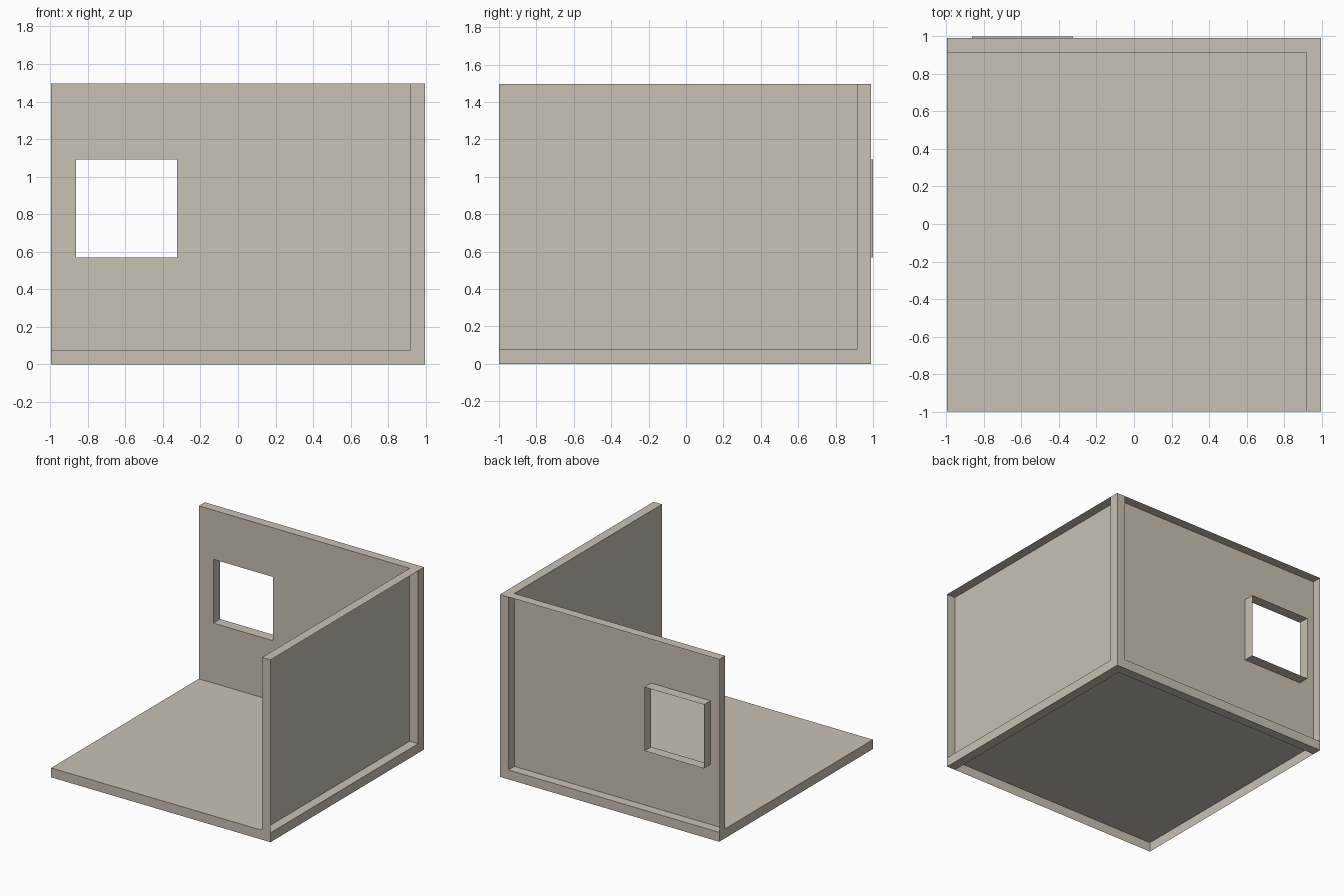
import bpy
from mathutils import Vector

if "Cube" in bpy.data.objects:
    bpy.data.objects.remove(bpy.data.objects["Cube"])

# Overall dimensions
X0, X1 = -0.995, 0.995
Y0, Y1 = -1.0, 0.99
T = 0.077                        # depth of the hollow frame
XI, YI = X1 - T, Y1 - T          # inner wall planes
H = 1.495
WX0, WX1, WZ0, WZ1 = -0.862, -0.324, 0.569, 1.092   # window opening

mat = bpy.data.materials.new("warm_beige")
mat.diffuse_color = (0.584, 0.533, 0.456, 1.0)
mat.use_nodes = True
mat.node_tree.nodes["Principled BSDF"].inputs["Base Color"].default_value = mat.diffuse_color


def make(name, verts, faces):
    me = bpy.data.meshes.new(name)
    me.from_pydata(verts, [], faces)
    me.materials.append(mat)
    ob = bpy.data.objects.new(name, me)
    bpy.context.collection.objects.link(ob)


def sheets(name, rects):
    """Open sheets: each is (low corner, high corner, normal direction); one axis is flat."""
    verts, faces = [], []
    for lo, hi, normal in rects:
        ax = [i for i in range(3) if lo[i] != hi[i]]
        quad = []
        for a, b in ((0, 0), (1, 0), (1, 1), (0, 1)):
            p = list(lo)
            p[ax[0]] = (lo, hi)[a][ax[0]]
            p[ax[1]] = (lo, hi)[b][ax[1]]
            quad.append(Vector(p))
        if (quad[1] - quad[0]).cross(quad[2] - quad[1]).dot(Vector(normal)) < 0:
            quad.reverse()
        n = len(verts)
        verts += quad
        faces.append((n, n + 1, n + 2, n + 3))
    make(name, verts, faces)


def box(name, lo, hi):
    verts = [(x, y, z) for x in (lo[0], hi[0]) for y in (lo[1], hi[1]) for z in (lo[2], hi[2])]
    make(name, verts, [(0, 1, 3, 2), (4, 6, 7, 5), (0, 4, 5, 1),
                       (2, 3, 7, 6), (0, 2, 6, 4), (1, 5, 7, 3)])


UP, LEFT, FRONT = (0, 0, 1), (-1, 0, 0), (0, -1, 0)

# Floor: sheet plus hanging front and left edges
sheets("floor", [
    ((X0, Y0, T), (XI, YI, T), UP),
    ((X0, Y0, 0), (XI, Y0, T), FRONT),
    ((X0, Y0, 0), (X0, YI, T), LEFT),
])

# Right wall: sheet plus top and front edges
sheets("right_wall", [
    ((XI, Y0, T), (XI, YI, H), LEFT),
    ((XI, Y0, H), (X1, YI, H), UP),
    ((XI, Y0, T), (X1, Y0, H), FRONT),
])

# Back wall: sheet around the window opening plus top and left edges
sheets("back_wall", [
    ((X0, YI, T), (WX0, YI, H), FRONT),
    ((WX1, YI, T), (XI, YI, H), FRONT),
    ((WX0, YI, T), (WX1, YI, WZ0), FRONT),
    ((WX0, YI, WZ1), (WX1, YI, H), FRONT),
    ((X0, YI, H), (XI, Y1, H), UP),
    ((X0, YI, T), (X0, Y1, H), LEFT),
])

# Window lining, slightly proud of the frame at the back
sheets("window_lining", [
    ((WX0, YI, WZ0), (WX0, 1.0, WZ1), (1, 0, 0)),
    ((WX1, YI, WZ0), (WX1, 1.0, WZ1), LEFT),
    ((WX0, YI, WZ0), (WX1, 1.0, WZ0), UP),
    ((WX0, YI, WZ1), (WX1, 1.0, WZ1), (0, 0, -1)),
])

# Base rails and corner post where the sheets meet
box("right_base_rail", (XI, Y0, 0), (X1, YI, T))
box("back_base_rail", (X0, YI, 0), (XI, Y1, T))
box("corner_post", (XI, YI, 0), (X1, Y1, H))
